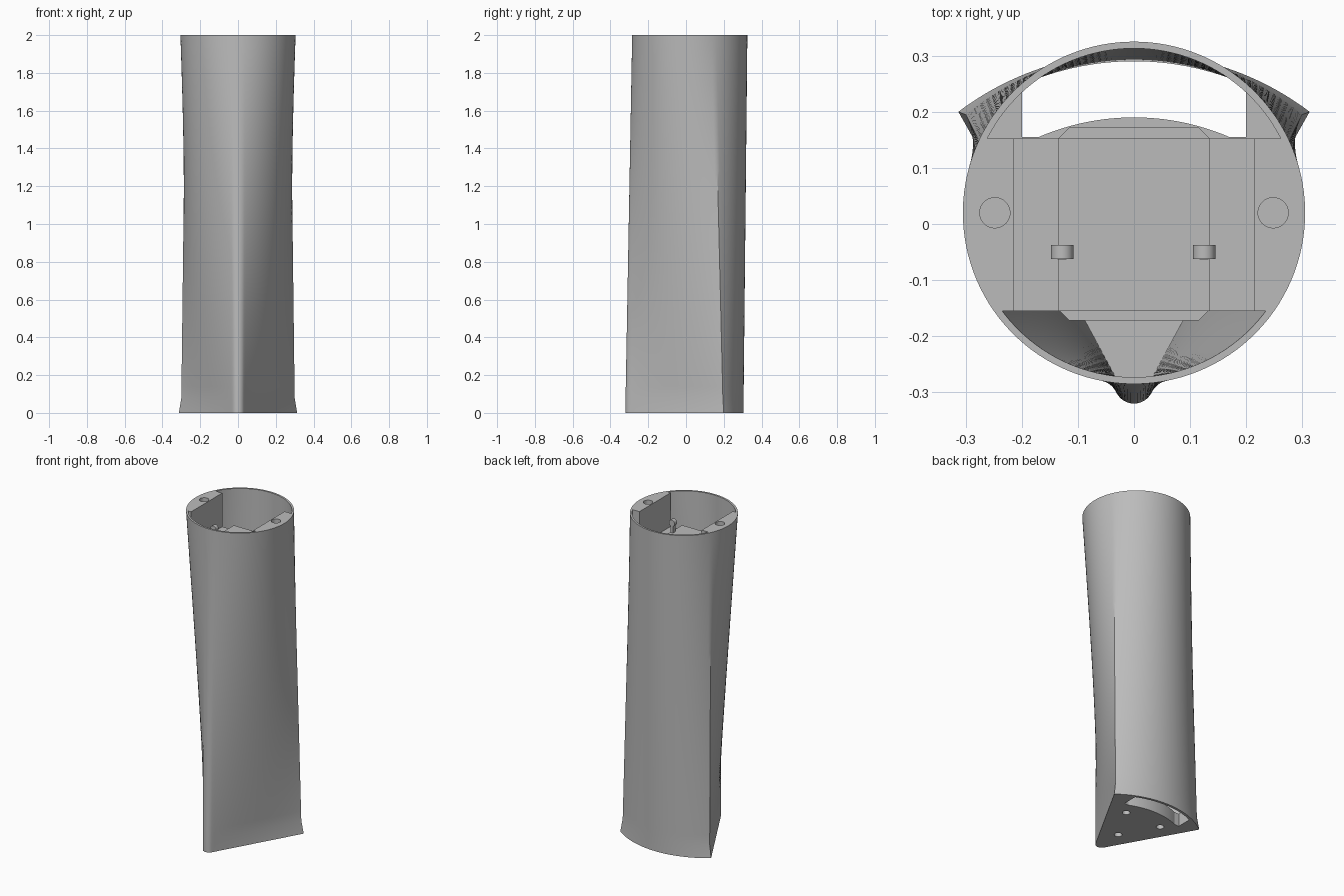
import bpy, bmesh
from math import sin, cos, pi, radians, sqrt, asin
from mathutils import Vector, Matrix

cube = bpy.data.objects.get("Cube")
if cube:
    bpy.data.objects.remove(cube, do_unlink=True)

grey = bpy.data.materials.new("plain grey")
grey.use_nodes = True
grey.diffuse_color = (0.5, 0.5, 0.5, 1)
grey.node_tree.nodes["Principled BSDF"].inputs["Base Color"].default_value = (0.5, 0.5, 0.5, 1)

HEIGHT, RADIUS, CENTRE_Y, WALL = 2.0, 0.305, 0.02, 0.012
TIP_R, BASE = 0.035, 0.08
LEVELS = [0, BASE] + [BASE + (HEIGHT - BASE) * i / 32 for i in range(1, 33)]


def add_object(name, bm):
    bmesh.ops.recalc_face_normals(bm, faces=bm.faces)
    mesh = bpy.data.meshes.new(name)
    bm.to_mesh(mesh)
    bm.free()
    mesh.materials.append(grey)
    obj = bpy.data.objects.new(name, mesh)
    bpy.context.scene.collection.objects.link(obj)
    return obj


def shade(obj, angle=30):
    bpy.ops.object.select_all(action='DESELECT')
    obj.select_set(True)
    bpy.context.view_layer.objects.active = obj
    bpy.ops.object.shade_smooth_by_angle(angle=radians(angle))


def half_section(z):
    """Right half outline: rounded triangle below blending to a circle on top."""
    t = min(1, (HEIGHT - z) / (HEIGHT - BASE))
    flare = max(0, 1 - z / BASE)
    corner = Vector((0.3 + 0.013 * flare, 0.195 + 0.005 * flare))
    back = 0.305
    sag = back - corner.y
    arc_r = (corner.x ** 2 + sag ** 2) / (2 * sag)
    arc_a = asin(corner.x / arc_r)
    tip_end = Vector((TIP_R * sin(pi / 3), -0.32 + TIP_R - TIP_R * cos(pi / 3)))

    def tip(f):
        return Vector((TIP_R * sin(f * pi / 3), -0.32 + TIP_R - TIP_R * cos(f * pi / 3)))

    def side(f):
        return tip_end.lerp(corner, f)

    def rear(f):
        a = arc_a * (1 - f)
        return Vector((arc_r * sin(a), back - arc_r + arc_r * cos(a)))

    points = []
    for shape, steps, a0, a1 in ((tip, 6, 0, 7), (side, 36, 7, 115), (rear, 24, 115, 180)):
        for i in range(steps):
            f = i / steps
            a = radians(a0 + (a1 - a0) * f)
            round_point = Vector((RADIUS * sin(a), CENTRE_Y - RADIUS * cos(a)))
            points.append(round_point.lerp(shape(f), t))
    points.append(Vector((0, CENTRE_Y + RADIUS)).lerp(rear(1), t))
    return points


def section(z, inset=0):
    half = half_section(z)
    pts = half + [Vector((-p.x, p.y)) for p in reversed(half[1:-1])]
    out = []
    for i, p in enumerate(pts):
        d0 = (p - pts[i - 1]).normalized()
        d1 = (pts[(i + 1) % len(pts)] - p).normalized()
        n0, n1 = Vector((-d0.y, d0.x)), Vector((-d1.y, d1.x))
        out.append(p + (n0 + n1) / (1 + n0.dot(n1)) * inset)
    return out


def loft(bm, inset):
    rings = [[bm.verts.new((p.x, p.y, z)) for p in section(z, inset)] for z in LEVELS]
    for low, high in zip(rings, rings[1:]):
        bridge(bm, low, high)
    return rings[0], rings[-1]


def bridge(bm, a, b):
    for i in range(len(a)):
        j = (i + 1) % len(a)
        bm.faces.new((a[i], a[j], b[j], b[i]))


def prism(name, outline, z0, z1):
    bm = bmesh.new()
    low = [bm.verts.new((x, y, z0)) for x, y in outline]
    high = [bm.verts.new((x, y, z1)) for x, y in outline]
    bridge(bm, low, high)
    bm.faces.new(low)
    bm.faces.new(high)
    return add_object(name, bm)


def box(name, x0, x1, y0, y1, z0, z1):
    return prism(name, [(x0, y0), (x1, y0), (x1, y1), (x0, y1)], z0, z1)


def disc(x, y, r, z0, z1):
    ring = [(x + r * cos(i * pi / 16), y + r * sin(i * pi / 16)) for i in range(32)]
    return prism("hole_cutter", ring, z0, z1)


def boolean(obj, other, operation, keep=False):
    mod = obj.modifiers.new("cut", 'BOOLEAN')
    mod.object, mod.operation, mod.solver = other, operation, 'EXACT'
    bpy.context.view_layer.update()
    graph = bpy.context.evaluated_depsgraph_get()
    mesh = bpy.data.meshes.new_from_object(obj.evaluated_get(graph))
    obj.modifiers.clear()
    obj.data = mesh
    if not keep:
        bpy.data.objects.remove(other, do_unlink=True)


# Outer shell with a thin wall, open at both ends
bm = bmesh.new()
outer, inner = loft(bm, 0), loft(bm, WALL)
for a, b in zip(outer, inner):
    bridge(bm, a, b)
shade(add_object("shell", bm))

# Solid of the inside space, used to trim the inner parts to the wall
bm = bmesh.new()
for ring in loft(bm, WALL - 0.001):
    bm.faces.new(ring)
inside = add_object("inside_trim", bm)

# Base floor with crescent slot and three screw holes
floor = box("base_floor", -0.5, 0.5, -0.5, 0.5, -0.1, BASE)
boolean(floor, inside, 'INTERSECT', keep=True)
xs = [-0.2 + 0.4 * i / 40 for i in range(41)]
slot = [(x, max(0.155, sqrt(0.43 ** 2 - x * x) - 0.24)) for x in xs]
slot += [(x, sqrt(0.495 ** 2 - x * x) - 0.205) for x in reversed(xs)]
boolean(floor, prism("slot_cutter", slot, -0.05, 0.2), 'DIFFERENCE')
for x, y in ((-0.125, 0.08), (0.125, 0.08), (0, -0.14)):
    boolean(floor, disc(x, y, 0.022, -0.05, 0.05), 'DIFFERENCE')

# Screw blocks on both sides of the rim
for name, s in (("left", 1), ("right", -1)):
    x0, x1 = sorted((s * 0.215, s * 0.5))
    block = box(name + "_screw_block", x0, x1, -0.155, 0.152, 1.5, 2.1)
    boolean(block, inside, 'INTERSECT', keep=True)
    boolean(block, disc(s * 0.248, 0.02, 0.027, 1.9, 2.1), 'DIFFERENCE')
bpy.data.objects.remove(inside, do_unlink=True)

# Cross plate, chamfered tray and raised deck between the blocks
box("cross_plate", -0.22, 0.22, -0.155, 0.152, 1.76, 1.79)
tray = [(sx * x, sy * y) for sx, sy, pair in
        ((1, 1, 0), (-1, 1, 1), (-1, -1, 0), (1, -1, 1))
        for x, y in (((0.135, 0.152), (0.115, 0.172)), ((0.115, 0.172), (0.135, 0.152)))[pair]]
prism("chamfered_tray", tray, 1.72, 1.785)
box("raised_deck", -0.135, 0.135, -0.155, 0.152, 1.78, 1.82)

# Round-headed clips standing on the deck
for name, x in (("left", 0.125), ("right", -0.128)):
    box(name + "_clip_stem", x - 0.008, x + 0.008, -0.063, -0.038, 1.78, 1.88)
    bm = bmesh.new()
    bmesh.ops.create_cone(bm, cap_ends=True, segments=24, radius1=0.02, radius2=0.02, depth=0.025,
                          matrix=Matrix.Translation((x, -0.05, 1.88)) @ Matrix.Rotation(pi / 2, 4, 'X'))
    shade(add_object(name + "_clip_head", bm))
